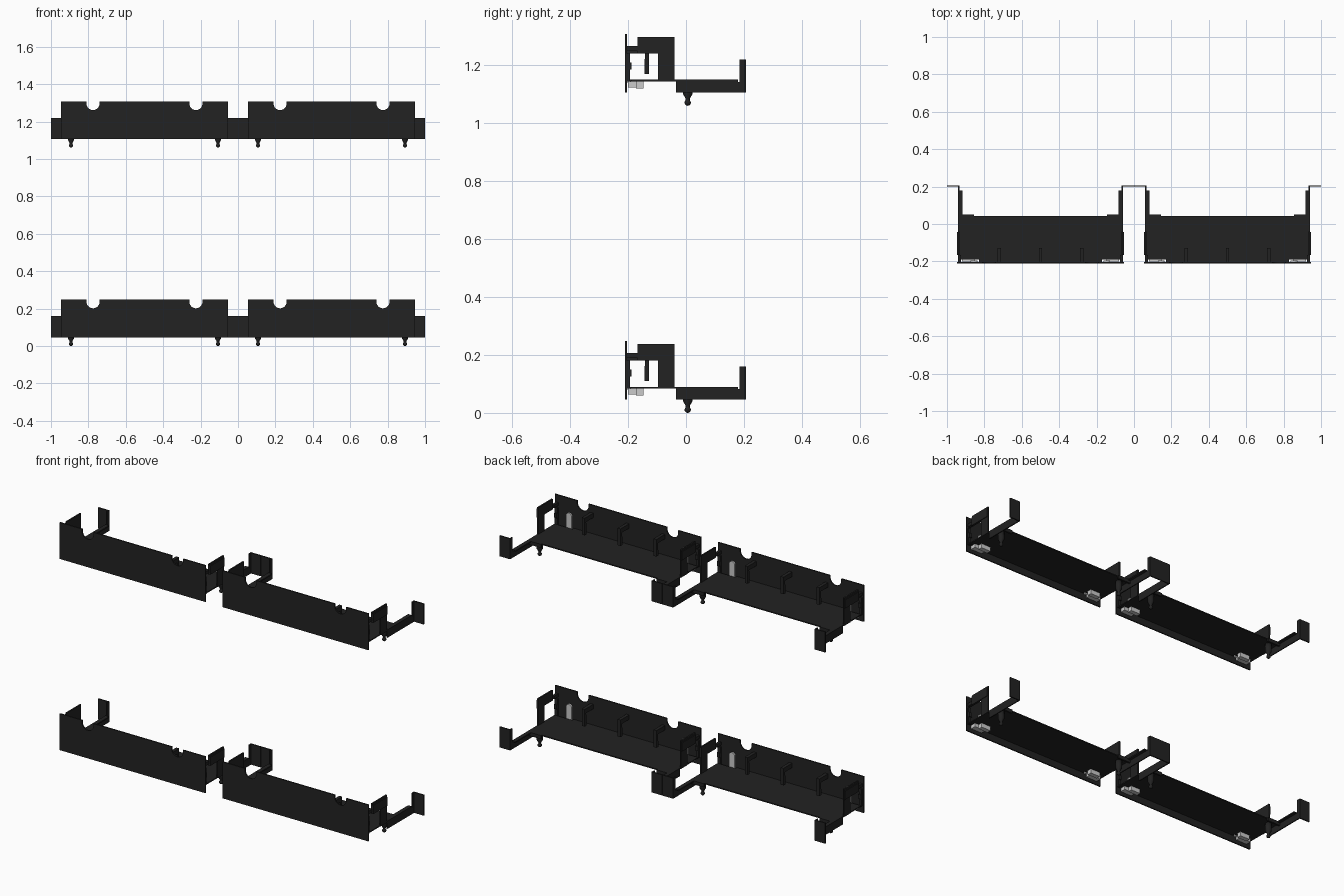
import bpy, bmesh, math
from mathutils import Vector

cube = bpy.data.objects.get("Cube")
if cube:
    bpy.data.objects.remove(cube, do_unlink=True)


def material(name, rgb, rough):
    m = bpy.data.materials.new(name)
    m.use_nodes = True
    bsdf = m.node_tree.nodes["Principled BSDF"]
    bsdf.inputs["Base Color"].default_value = (*rgb, 1)
    bsdf.inputs["Roughness"].default_value = rough
    m.diffuse_color = (*rgb, 1)
    return m


BLACK = material("black_plastic", (0.016, 0.016, 0.016), 0.6)
GREY = material("light_grey_clip", (0.6, 0.6, 0.6), 0.6)


def finish(name, bm, mat):
    bmesh.ops.recalc_face_normals(bm, faces=bm.faces)
    mesh = bpy.data.meshes.new(name)
    bm.to_mesh(mesh)
    bm.free()
    mesh.materials.append(mat)
    obj = bpy.data.objects.new(name, mesh)
    bpy.context.collection.objects.link(obj)
    parts.append(obj)
    return obj


def extrude(name, outline, axis, a, b, mat=BLACK):
    """Extrude a flat outline along x (outline in y, z) or y (outline in x, z)."""
    bm = bmesh.new()
    place = (lambda u, v: (a, u, v)) if axis == "x" else (lambda u, v: (u, a, v))
    face = bm.faces.new([bm.verts.new(place(u, v)) for u, v in outline])
    new = bmesh.ops.extrude_face_region(bm, geom=[face])["geom"]
    step = Vector((b - a, 0, 0)) if axis == "x" else Vector((0, b - a, 0))
    bmesh.ops.translate(bm, vec=step, verts=[g for g in new if isinstance(g, bmesh.types.BMVert)])
    return finish(name, bm, mat)


def box(name, x, y, z, mat=BLACK):
    return extrude(name, [(y[0], z[0]), (y[1], z[0]), (y[1], z[1]), (y[0], z[1])],
                   "x", x[0], x[1], mat)


def lathe(name, profile, x, y, sides=16):
    """Spin a radius/height profile about a vertical axis."""
    bm = bmesh.new()
    verts = [bm.verts.new((x + r, y, z)) for r, z in profile]
    edges = [bm.edges.new(pair) for pair in zip(verts, verts[1:])]
    bmesh.ops.spin(bm, geom=verts + edges, cent=(x, y, 0), axis=(0, 0, 1),
                   angle=math.tau, steps=sides)
    bmesh.ops.remove_doubles(bm, verts=bm.verts, dist=0.0001)
    for f in bm.faces:
        f.smooth = True
    return finish(name, bm, BLACK)


def arc(cx, cz, r, start, end, n=12):
    return [(cx + r * math.cos(start + (end - start) * i / n),
             cz + r * math.sin(start + (end - start) * i / n)) for i in range(n + 1)]


parts = []
TOP, BOTTOM, FLOOR, END = 0.248, 0.046, 0.09, 0.447

# Front panel with two rounded notches in its top edge
outline = [(-END, BOTTOM), (END, BOTTOM), (END, TOP)]
for cx in (0.275, -0.275):
    outline += [(cx + 0.035, TOP)] + arc(cx, 0.236, 0.035, 0, -math.pi) + [(cx - 0.035, TOP)]
outline += [(-END, TOP)]
extrude("front_panel", outline, "y", -0.21, -0.203)

# Tray floor
box("tray_floor", (-0.44, 0.44), (-0.19, 0.042), (FLOOR - 0.006, FLOOR))
box("floor_front_joint", (-0.33, 0.33), (-0.204, -0.19), (FLOOR - 0.006, FLOOR))

# Hooked ribs behind the front panel
for x in (-0.22, 0, 0.22):
    rib = [(-0.204, 0.18), (-0.141, 0.18), (-0.144, 0.14), (-0.144, 0.11),
           (-0.128, 0.11), (-0.128, 0.205), (-0.204, 0.205)]
    extrude("rib", rib, "x", x - 0.009, x + 0.009)

for s, side in ((-1, "right"), (1, "left")):
    def span(a, b):
        return sorted((s * a, s * b))

    # End plate: post and lintel around an opening, pinned to the front panel
    plate = [(-0.04, FLOOR - 0.006), (-0.04, 0.238), (-0.167, 0.238), (-0.167, 0.18),
             (-0.096, 0.18), (-0.096, FLOOR - 0.006)]
    extrude(side + "_end_plate", plate, "x", *span(0.434, 0.442))
    box(side + "_lintel_cap", span(0.434, 0.446), (-0.165, -0.042), (0.18, 0.228))
    box(side + "_plate_foot", span(0.425, 0.442), (-0.204, -0.194), (FLOOR - 0.006, 0.18))
    box(side + "_lock_tab", span(0.425, 0.442), (-0.196, -0.188), (0.125, 0.15))
    box(side + "_lintel_pin", span(0.425, 0.44), (-0.204, -0.165), (0.19, 0.207))

    # Rear arm with top flange, upright end and outward tab
    arm = [(-0.035, BOTTOM), (0.207, BOTTOM), (0.207, 0.16), (0.185, 0.16),
           (0.185, 0.083), (0.18, 0.083), (0.18, FLOOR), (-0.035, FLOOR)]
    extrude(side + "_arm", arm, "x", *span(0.434, 0.44))
    box(side + "_arm_flange", span(0.418, 0.436), (0.03, 0.18), (0.083, FLOOR))
    box(side + "_arm_tab", span(0.434, 0.499), (0.2, 0.207), (BOTTOM, 0.16))
    box(side + "_floor_lip", span(0.355, 0.436), (0.04, 0.05), (0.07, FLOOR))

    # Ball-ended peg under the floor
    peg = [(0, 0.086), (0.017, 0.086), (0.017, 0.042), (0.007, 0.024)]
    peg += arc(0, 0.011, 0.011, math.radians(50), -math.pi / 2, 6)
    lathe(side + "_peg", peg, s * 0.393, 0.006)

    # Grey clip: stepped block below, round-topped tongue above
    box(side + "_clip_block", span(0.35, 0.42), (-0.2, -0.17), (0.064, 0.084), GREY)
    box(side + "_clip_step", span(0.335, 0.395), (-0.172, -0.147), (0.06, 0.084), GREY)
    tongue = [(s * 0.355 - 0.018, 0.08), (s * 0.355 + 0.018, 0.08)]
    tongue += arc(s * 0.355, 0.152, 0.018, 0, math.pi, 8)
    extrude(side + "_clip_tongue", tongue, "y", -0.203, -0.194, GREY)

# Four identical trays: two side by side on two levels
for level, z in (("lower", 0), ("upper", 1.06)):
    for side, x in (("right", -0.5), ("left", 0.5)):
        for part in parts:
            obj = bpy.data.objects.new(f"{level}_{side}_tray_{part.name}", part.data)
            obj.location = (x, 0, z)
            bpy.context.collection.objects.link(obj)
for part in parts:
    bpy.data.objects.remove(part, do_unlink=True)
